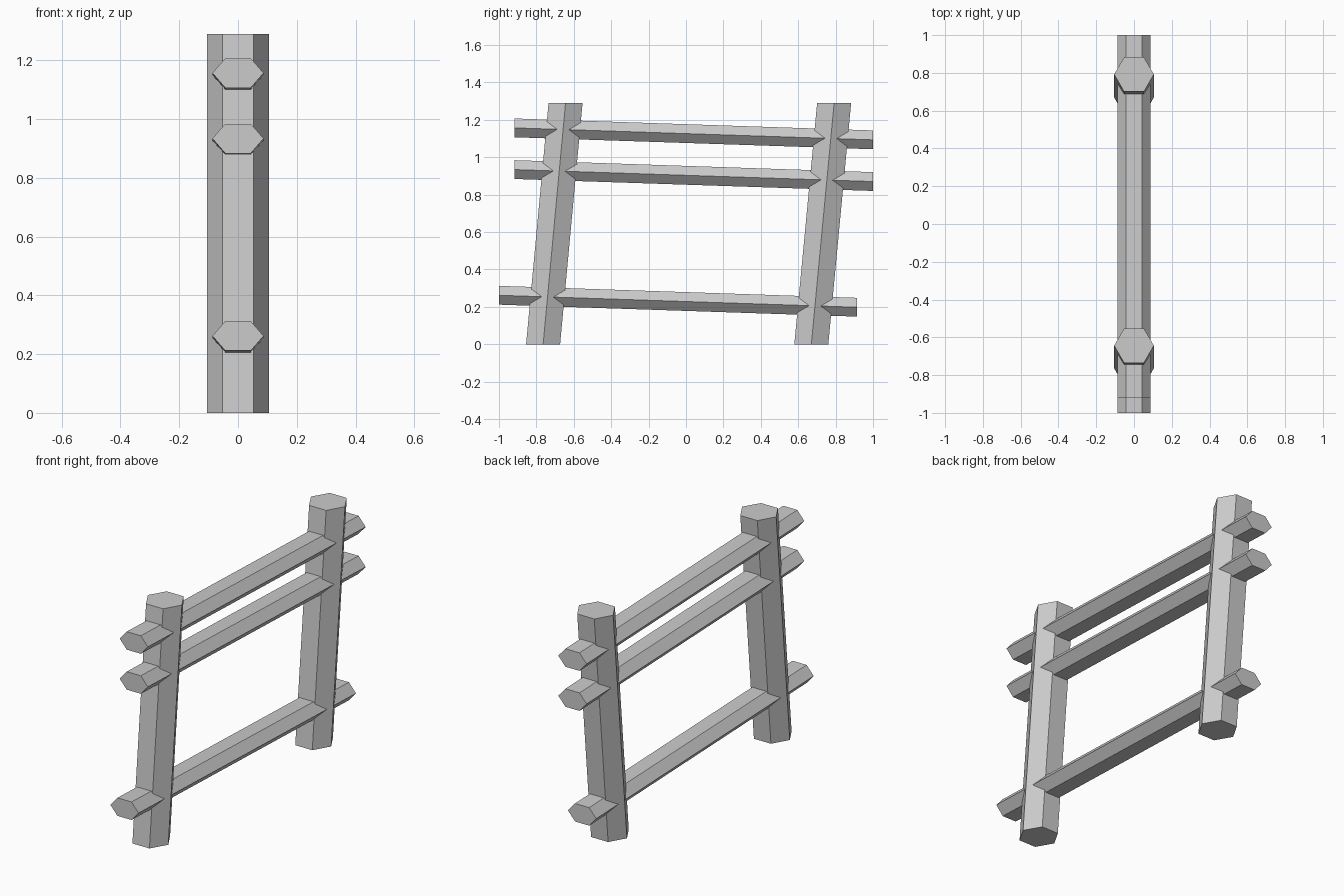
import bpy, bmesh
from math import cos, sin, pi

if "Cube" in bpy.data.objects:
    bpy.data.objects.remove(bpy.data.objects["Cube"])


def hex_beam(name, start, end, section):
    """Hexagonal beam sheared from start to end; section maps a unit circle point to an offset."""
    bm = bmesh.new()
    rings = []
    for c in (start, end):
        ring = []
        for i in range(6):
            o = section(cos(i * pi / 3), sin(i * pi / 3))
            ring.append(bm.verts.new([a + b for a, b in zip(c, o)]))
        rings.append(ring)
    a, b = rings
    bm.faces.new(a)
    bm.faces.new(b)
    for i in range(6):
        j = (i + 1) % 6
        bm.faces.new((a[i], a[j], b[j], b[i]))
    bmesh.ops.recalc_face_normals(bm, faces=bm.faces[:])
    mesh = bpy.data.meshes.new(name)
    bm.to_mesh(mesh)
    bm.free()
    bpy.context.collection.objects.link(bpy.data.objects.new(name, mesh))


# Leaning posts with level top and bottom
for name, y0, y1 in (("front_post", -0.764, -0.644), ("back_post", 0.67, 0.792)):
    hex_beam(name, (0, y0, 0), (0, y1, 1.29),
             lambda c, s: (0.105 * c, 0.105 * s, 0))

# Sloping rails with upright ends, passing through both posts
for name, y0, z0, y1, z1 in (("lower_rail", -1.0, 0.262, 0.915, 0.198),
                             ("middle_rail", -0.918, 0.934, 1.0, 0.87),
                             ("upper_rail", -0.918, 1.157, 1.0, 1.093)):
    hex_beam(name, (0, y0, z0), (0, y1, z1),
             lambda c, s: (0.087 * c, 0, 0.058 * s))
